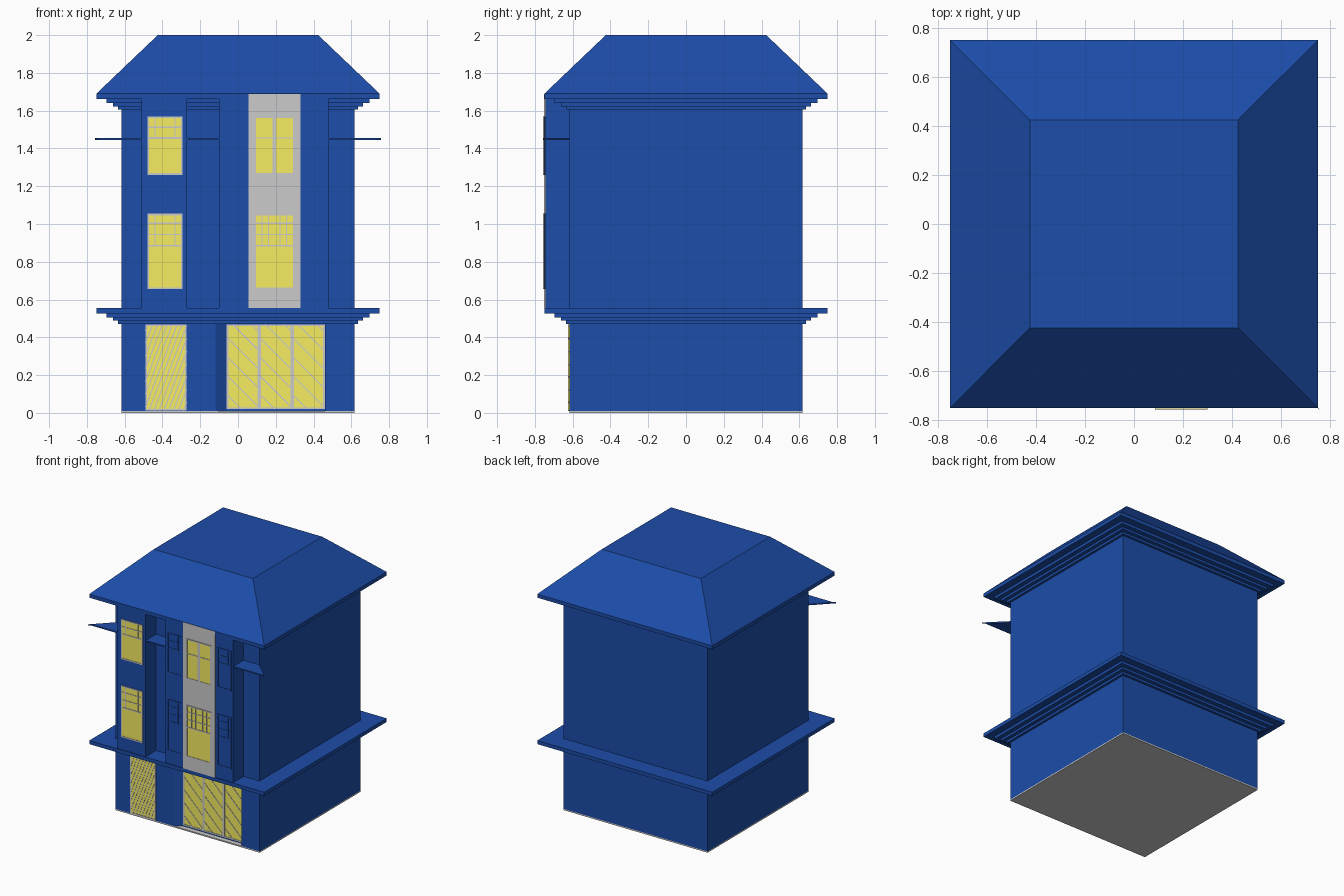
import bpy, bmesh

if "Cube" in bpy.data.objects:
    bpy.data.objects.remove(bpy.data.objects["Cube"])


def material(name, rgb):
    m = bpy.data.materials.new(name)
    m.diffuse_color = (*rgb, 1)
    m.use_nodes = True
    m.node_tree.nodes["Principled BSDF"].inputs["Base Color"].default_value = m.diffuse_color
    return m


BLUE = material("blue_paint", (0.012, 0.075, 0.40))
YELLOW = material("yellow_glass", (0.92, 0.85, 0.12))


def finish(name, bm, mat=None):
    bmesh.ops.recalc_face_normals(bm, faces=bm.faces)
    me = bpy.data.meshes.new(name)
    bm.to_mesh(me)
    bm.free()
    if mat:
        me.materials.append(mat)
    ob = bpy.data.objects.new(name, me)
    bpy.context.collection.objects.link(ob)
    return ob


def prism(bm, pts, axis, a, b):
    """Extrude a 2D outline along z (xy outline) or y (xz outline)."""
    place = (lambda p, t: (p[0], p[1], t)) if axis == "z" else (lambda p, t: (p[0], t, p[1]))
    lo = [bm.verts.new(place(p, a)) for p in pts]
    hi = [bm.verts.new(place(p, b)) for p in pts]
    bm.faces.new(lo)
    bm.faces.new(hi)
    n = len(pts)
    for i in range(n):
        bm.faces.new((lo[i], lo[(i + 1) % n], hi[(i + 1) % n], hi[i]))


def rect(x0, x1, y0, y1):
    return [(x0, y0), (x1, y0), (x1, y1), (x0, y1)]


def block(name, outline, a, b, mat=None, axis="z"):
    bm = bmesh.new()
    prism(bm, outline, axis, a, b)
    return finish(name, bm, mat)


def square_loft(name, profile, mat):
    """Join square rings given as (half width, height)."""
    bm = bmesh.new()
    rings = [[bm.verts.new((sx * h, sy * h, z)) for sx, sy in ((-1, -1), (1, -1), (1, 1), (-1, 1))]
             for h, z in profile]
    for r, s in zip(rings, rings[1:]):
        for i in range(4):
            bm.faces.new((r[i], r[(i + 1) % 4], s[(i + 1) % 4], s[i]))
    bm.faces.new(rings[0])
    bm.faces.new(rings[-1])
    return finish(name, bm, mat)


def diagonal(bm, x0, x1, z0, z1, c, slope, w, y0, y1):
    """Bar along z = slope * (x - c), clipped to the pane."""
    t = sorted((c + z0 / slope, c + z1 / slope))
    a, b = max(x0, t[0]), min(x1, t[1])
    if b - a < 0.01:
        return
    za, zb = slope * (a - c), slope * (b - c)
    d = ((b - a) ** 2 + (zb - za) ** 2) ** 0.5
    nx, nz = -(zb - za) / d * w / 2, (b - a) / d * w / 2
    prism(bm, [(a - nx, za - nz), (b - nx, zb - nz), (b + nx, zb + nz), (a + nx, za + nz)], "y", y0, y1)


def window(name, x0, x1, z0, z1, y, glass, frame, cols=(), rows=(), split=None, diag=None, f=0.009):
    """Glass pane, frame, and glazing bars; bars sit above the split height."""
    block(name + "_glass", rect(x0, x1, z0, z1), y - 0.002, y + 0.01, glass, "y")
    bm = bmesh.new()
    bars = [(x0, x0 + f, z0, z1), (x1 - f, x1, z0, z1), (x0, x1, z0, z0 + f), (x0, x1, z1 - f, z1)]
    base = split or z0
    if split:
        bars.append((x0, x1, split - f / 2, split + f / 2))
    bars += [(x0 + c * (x1 - x0) - 0.003, x0 + c * (x1 - x0) + 0.003, base, z1) for c in cols]
    bars += [(x0, x1, base + r * (z1 - base) - 0.003, base + r * (z1 - base) + 0.003) for r in rows]
    for b in bars:
        prism(bm, rect(*b), "y", y - 0.005, y + 0.01)
    if diag:
        slope, step, w = diag
        c = x0 - 1
        while c < x1 + 1:
            diagonal(bm, x0, x1, z0, z1, c, slope, w, y - 0.004, y + 0.005)
            c += step
    finish(name + "_frame", bm, frame)


W, E, BAY = 0.617, 0.75, -0.745

# Ground plate, ground floor with recessed shop front, upper storeys
block("ground_plate", rect(-W, W, -W, W), 0, 0.01)
block("ground_floor", [(-W, -W), (-0.12, -W), (-0.06, -0.58), (0.46, -0.58), (0.46, -W),
                       (W, -W), (W, W), (-W, W)], 0.01, 0.475, BLUE)
block("upper_storeys", rect(-W, W, -W, W), 0.55, 1.66, BLUE)

# Stepped cornices
for name, z in (("lower_cornice", 0.47), ("upper_cornice", 1.605)):
    steps = [(0.635, 0, 0.018), (0.662, 0.018, 0.036), (0.695, 0.036, 0.057), (E, 0.057, 0.085)]
    square_loft(name, [(h, z + t) for h, a, b in steps for t in (a, b)], BLUE)

# Hipped roof with flat top
square_loft("roof", [(E, 1.69), (0.425, 2.0)], BLUE)

# Projecting bays and grey centre panel
block("left_bay", rect(-0.51, -0.27, BAY, -0.6), 0.555, 1.688, BLUE)
block("right_bay", rect(-0.10, 0.48, BAY, -0.6), 0.555, 1.688, BLUE)
block("centre_panel", rect(0.055, 0.33, BAY - 0.006, -0.7), 0.555, 1.688)

# Thin mitred ledge across the front
block("front_ledge", [(-0.61, -0.61), (-0.757, -0.757), (-0.74, -0.742), (0.74, -0.742),
                      (0.757, -0.757), (0.61, -0.61)], 1.446, 1.456, BLUE)

# Upper windows: floor heights, split height
for floor, z0, z1, split in (("first", 0.655, 1.055, 0.885), ("second", 1.26, 1.57, 1.455)):
    window(floor + "_left_window", -0.48, -0.293, z0, z1, BAY, YELLOW, None,
           (0.22, 0.78), (0.35, 0.7) if floor == "first" else (0.5,), split)
    for side, x0 in (("inner", -0.083), ("outer", 0.345)):
        window(floor + "_" + side + "_window", x0, x0 + 0.122, z0, z1, BAY, BLUE, BLUE,
               (0.25, 0.75), (0.35, 0.7) if floor == "first" else (0.5,), split)
window("first_centre_window", 0.085, 0.30, 0.655, 1.055, BAY - 0.006, YELLOW, None,
       (0.2, 0.36, 0.64, 0.8), (0.35, 0.7), 0.885)
for i in range(2):
    x = 0.085 + i * 0.1075
    window("second_centre_window_%d" % i, x, x + 0.1075, 1.26, 1.57, BAY - 0.006, YELLOW, None, (), (0.63,))

# Door and three shop panes with slanted bars
window("door", -0.49, -0.272, 0.012, 0.468, -W - 0.002, YELLOW, None, diag=(2.6, 0.026, 0.006))
for i in range(3):
    x = -0.06 + i * 0.1733
    window("shop_pane_%d" % i, x, x + 0.1733, 0.02, 0.468, -0.58, YELLOW, None, diag=(-1.0, 0.1, 0.006))
